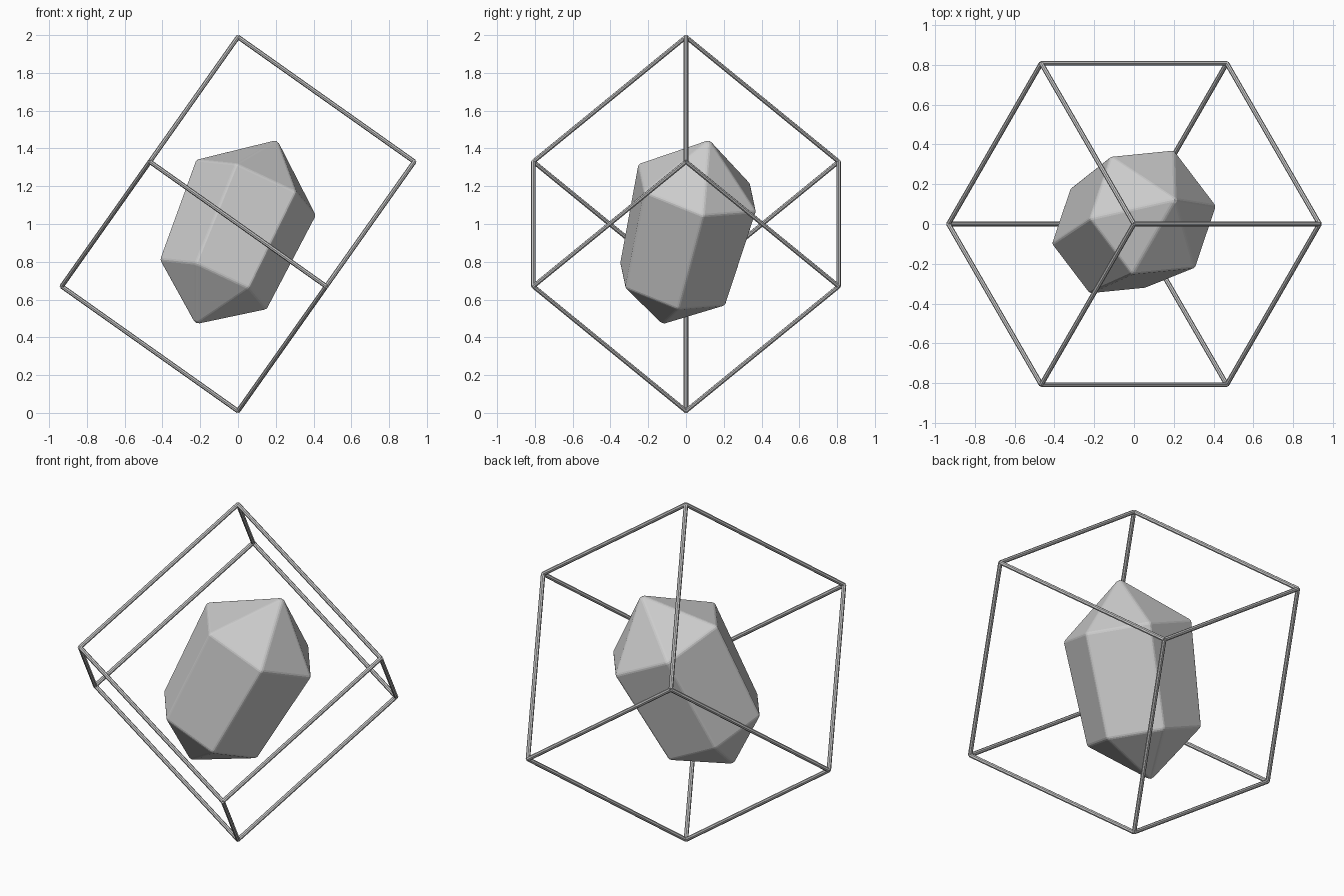
import bpy, bmesh, math
from mathutils import Vector

if "Cube" in bpy.data.objects:
    bpy.data.objects.remove(bpy.data.objects["Cube"])


def new_object(name, bm):
    bmesh.ops.recalc_face_normals(bm, faces=bm.faces)
    me = bpy.data.meshes.new(name)
    bm.to_mesh(me)
    bm.free()
    ob = bpy.data.objects.new(name, me)
    bpy.context.collection.objects.link(ob)
    return ob


# Cube cage: a cube balanced on one corner, made of thin round bars
BAR = 0.012
HALF = 0.99                      # half the body diagonal
RING = 2 * HALF * math.sqrt(2) / 3


def corner(i):
    a = math.radians(60 * i)
    z = 1 + HALF / 3 * (1 if i % 2 == 0 else -1)
    return Vector((RING * math.cos(a), RING * math.sin(a), z))


top, bottom = Vector((0, 0, 1 + HALF)), Vector((0, 0, 1 - HALF))
edges = []
for i in range(6):
    edges.append((corner(i), corner(i + 1)))
    edges.append((top if i % 2 == 0 else bottom, corner(i)))

bm = bmesh.new()
for p, q in edges:
    d = q - p
    mat = d.to_track_quat('Z', 'Y').to_matrix().to_4x4()
    mat.translation = (p + q) / 2
    bmesh.ops.create_cone(bm, cap_ends=True, segments=8, radius1=BAR,
                          radius2=BAR, depth=d.length, matrix=mat)
new_object("cube_cage", bm)

# Crystal: tilted six-sided tapered prism with a point at each end
low = Vector((-0.224, -0.125, 0.468))
high = Vector((0.208, 0.124, 1.447))
axis = (high - low).normalized()
u = Vector((0.31, 0.03, -0.15))
u = (u - axis * u.dot(axis)).normalized()
v = axis.cross(u)

bm = bmesh.new()
rings = []
for t, r in ((0.217, 0.315), (0.74, 0.353)):
    c = low.lerp(high, t)
    rings.append([bm.verts.new(c + r * (u * math.cos(k * math.pi / 3) + v * math.sin(k * math.pi / 3)))
                  for k in range(6)])
tips = [bm.verts.new(low), bm.verts.new(high)]
for k in range(6):
    n = (k + 1) % 6
    bm.faces.new((rings[0][k], rings[0][n], rings[1][n], rings[1][k]))
    for ring, tip in zip(rings, tips):
        bm.faces.new((ring[k], ring[n], tip))
crystal = new_object("crystal", bm)
bev = crystal.modifiers.new("soft_edges", 'BEVEL')
bev.width = 0.01
bev.segments = 2
bev.limit_method = 'ANGLE'
bev.angle_limit = math.radians(15)
